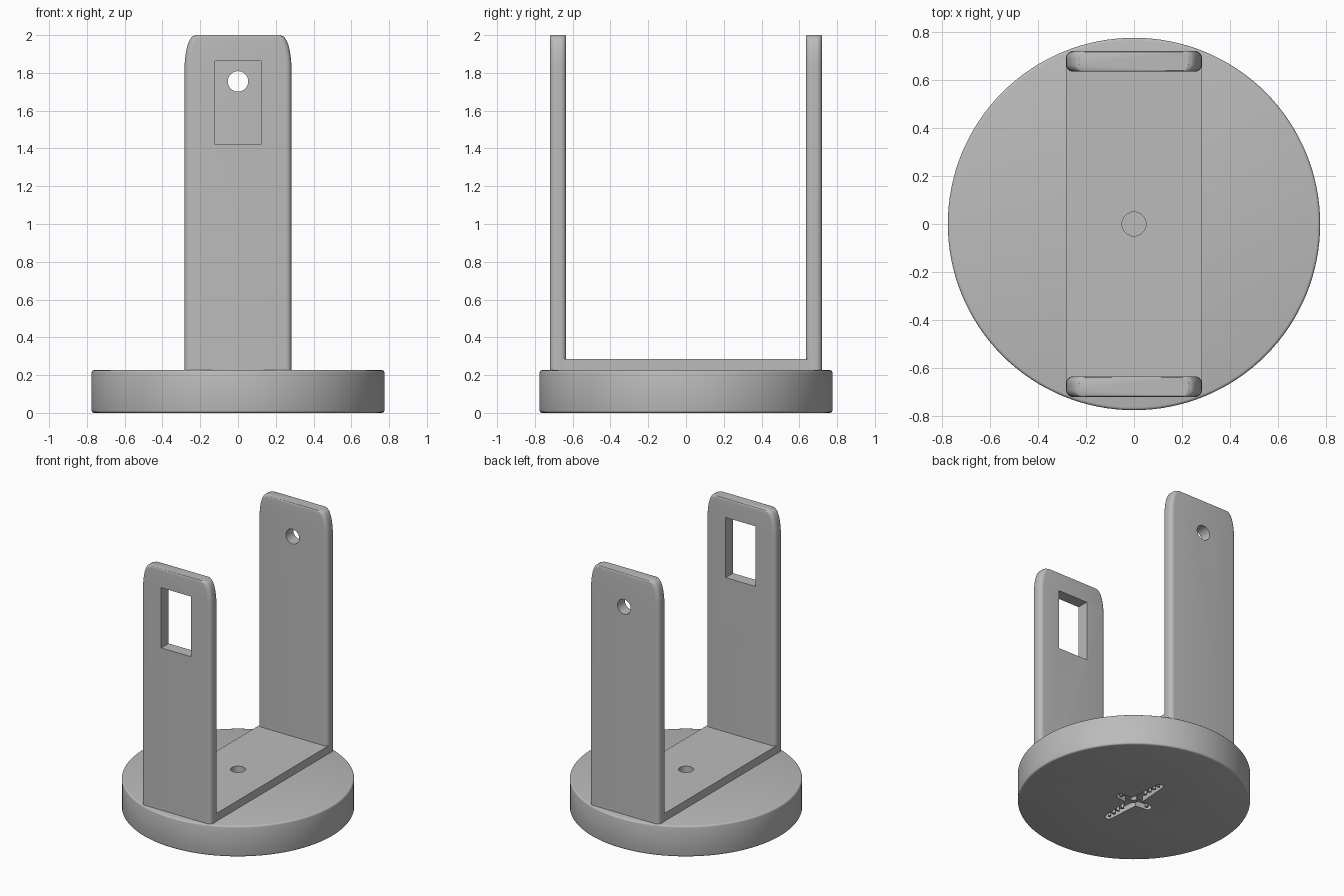
import bpy, bmesh, math

cube = bpy.data.objects.get("Cube")
if cube:
    bpy.data.objects.remove(cube, do_unlink=True)

grey = bpy.data.materials.new("plain grey")
grey.use_nodes = True
colour = (0.5, 0.5, 0.5, 1)
grey.diffuse_color = colour
grey.node_tree.nodes["Principled BSDF"].inputs["Base Color"].default_value = colour


def make(name, rings):
    """Loft closed rings of points into a capped solid."""
    bm = bmesh.new()
    loops = [[bm.verts.new(p) for p in ring] for ring in rings]
    n = len(loops[0])
    for a, b in zip(loops, loops[1:]):
        for i in range(n):
            j = (i + 1) % n
            bm.faces.new((a[i], a[j], b[j], b[i]))
    bm.faces.new(loops[0][::-1])
    bm.faces.new(loops[-1])
    bmesh.ops.recalc_face_normals(bm, faces=bm.faces)
    mesh = bpy.data.meshes.new(name)
    bm.to_mesh(mesh)
    bm.free()
    obj = bpy.data.objects.new(name, mesh)
    bpy.context.collection.objects.link(obj)
    mesh.materials.append(grey)
    return obj


def rounded(hx, hy, r, y, z, steps=6):
    """Rounded rectangle in plan."""
    pts = []
    for q, (sx, sy) in enumerate(((1, 1), (-1, 1), (-1, -1), (1, -1))):
        for k in range(steps + 1):
            a = (q + k / steps) * math.pi / 2
            pts.append((sx * (hx - r) + r * math.cos(a),
                        y + sy * (hy - r) + r * math.sin(a), z))
    return pts


def disc(name, x, y, r, z0, z1, sides=32):
    def ring(z):
        return [(x + r * math.cos(i * math.tau / sides),
                 y + r * math.sin(i * math.tau / sides), z) for i in range(sides)]
    return make(name, [ring(z0), ring(z1)])


def box(name, hx, y0, y1, z0, z1):
    return make(name, [[(-hx, y0, z), (hx, y0, z), (hx, y1, z), (-hx, y1, z)]
                       for z in (z0, z1)])


def activate(obj):
    bpy.ops.object.select_all(action='DESELECT')
    obj.select_set(True)
    bpy.context.view_layer.objects.active = obj


def bevel(obj, width, segments):
    mod = obj.modifiers.new("Rounded edge", 'BEVEL')
    mod.width, mod.segments = width, segments
    mod.limit_method, mod.angle_limit = 'ANGLE', math.radians(40)
    activate(obj)
    bpy.ops.object.modifier_apply(modifier=mod.name)


def cut(obj, *cutters):
    activate(obj)
    for cutter in cutters:
        cutter.hide_render = True
        mod = obj.modifiers.new("Cut", 'BOOLEAN')
        mod.operation, mod.solver, mod.object = 'DIFFERENCE', 'EXACT', cutter
        bpy.ops.object.modifier_apply(modifier=mod.name)
        bpy.data.objects.remove(cutter, do_unlink=True)


def smooth(obj):
    activate(obj)
    bpy.ops.object.shade_smooth_by_angle(angle=math.radians(35))


def arm(name, y):
    """Upright plate with shouldered top corners."""
    rings = [rounded(0.283, 0.043, 0.03, y, 0.2)]
    for k in range(11):
        a = k / 10 * math.pi / 2
        rings.append(rounded(0.23 + 0.053 * math.cos(a), 0.043, 0.03,
                             y, 1.82 + 0.177 * math.sin(a)))
    rings.append(rounded(0.226, 0.039, 0.027, y, 2.0))
    return make(name, rings)


# Round base and the bridge across it
base = disc("base_disc", 0, 0, 0.775, 0, 0.226, 128)
bevel(base, 0.012, 3)
bridge = box("bridge_plate", 0.282, -0.66, 0.66, 0.2, 0.284)

# Upright arms: window in the front one, pivot hole in the back one
front_arm = arm("front_arm", -0.677)
cut(front_arm, box("window_cutter", 0.121, -0.9, -0.5, 1.42, 1.863))
back_arm = arm("back_arm", 0.677)
pivot = make("pivot_cutter", [
    [(0.054 * math.cos(i * math.tau / 40), y, 1.755 + 0.054 * math.sin(i * math.tau / 40))
     for i in range(40)] for y in (0.5, 0.9)])
cut(back_arm, pivot)

# Blind screw hole in the middle
cut(bridge, disc("screw_cutter", 0, 0, 0.05, 0.1, 0.4))
cut(base, disc("screw_cutter", 0, 0, 0.05, 0.1, 0.4))


def horn_arm(length, root, tip, turn):
    """Double-ended tapered slot with round ends."""
    end = [(length - tip + tip * math.cos(t), tip * math.sin(t))
           for t in (math.radians(d) for d in range(-90, 91, 18))]
    half = [(0, -root)] + end
    pts = half + [(-x, -y) for x, y in half]
    c, s = math.cos(turn), math.sin(turn)
    return make("horn_cutter", [[(x * c - y * s, x * s + y * c, z) for x, y in pts]
                                for z in (-0.02, 0.04)])


# Cross-shaped recess underneath, with small pegs
cut(base, horn_arm(0.29, 0.045, 0.026, math.pi / 2),
    horn_arm(0.145, 0.04, 0.028, 0),
    disc("hub_cutter", 0, 0, 0.055, -0.02, 0.041))
spots = [(0, s * d) for s in (-1, 1) for d in (0.12, 0.165, 0.21, 0.255)]
spots += [(s * 0.11, 0) for s in (-1, 1)]
for x, y in spots:
    smooth(disc("recess_peg", x, y, 0.011, 0.003, 0.05, 12))
smooth(disc("recess_hub", 0, 0, 0.02, 0.003, 0.05, 20))

for part in (base, bridge, front_arm, back_arm):
    smooth(part)
